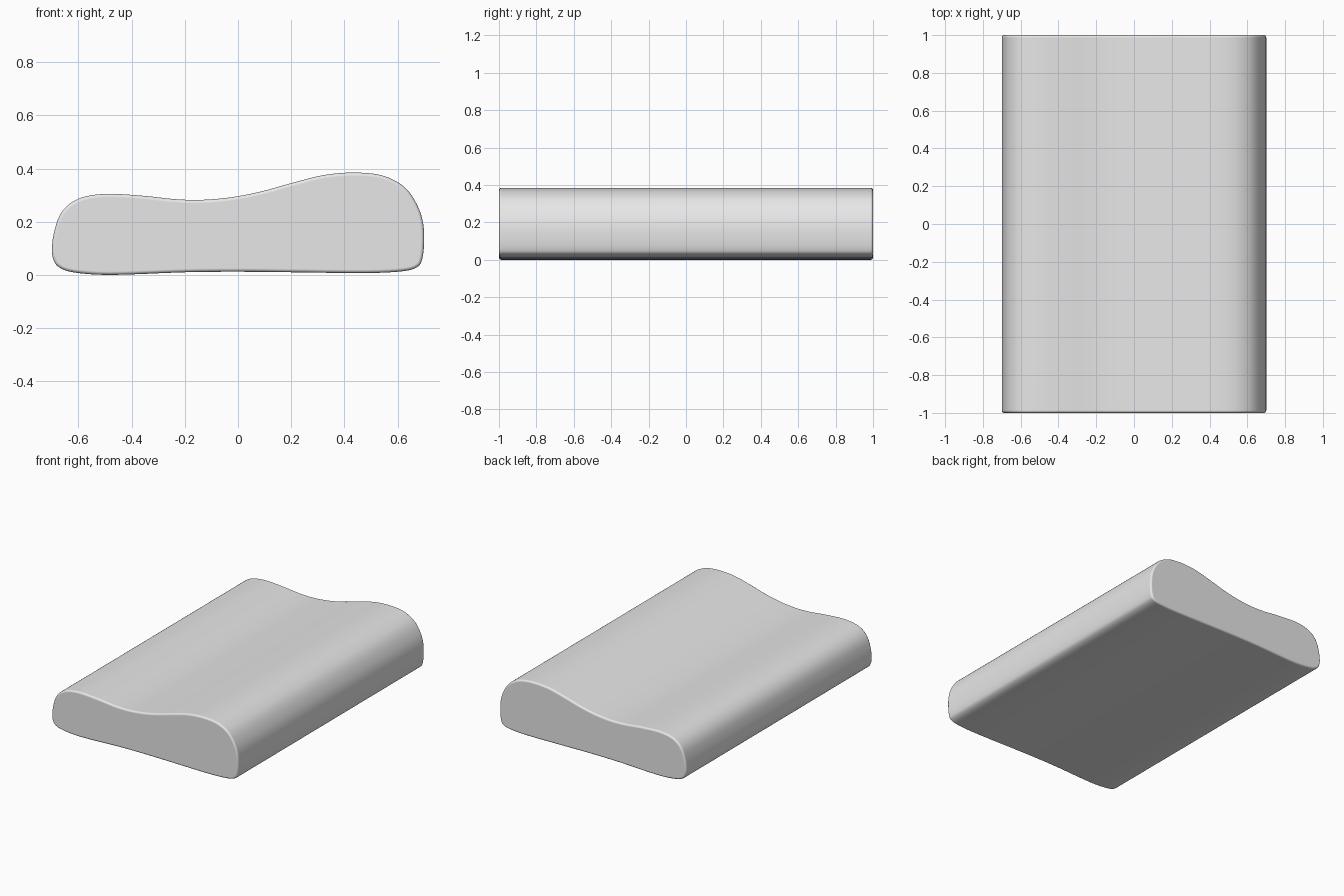
import bpy
import bmesh
from mathutils import Vector

default_cube = bpy.data.objects.get("Cube")
if default_cube:
    bpy.data.objects.remove(default_cube, do_unlink=True)

HALF_LENGTH = 1.0
EDGE_RADIUS = 0.013
STEPS = 4

# Contoured cross-section (x, z): base, high lobe, dip, low lobe
PROFILE = [
    (-.48, 0), (-.2, .01), (0, .012), (.2, .01), (.48, .007),
    (.62, .014), (.675, .03), (.693, .06), (.7, .12), (.697, .19),
    (.68, .25), (.645, .31), (.6, .349), (.53, .377), (.43, .385),
    (.32, .375), (.2, .345), (.1, .317), (0, .296), (-.09, .285),
    (-.17, .282), (-.25, .286), (-.35, .297), (-.48, .305),
    (-.57, .296), (-.63, .27), (-.67, .225), (-.692, .16),
    (-.7, .1), (-.695, .06), (-.675, .03), (-.62, .01),
]


def smooth_loop(points, steps):
    """Closed Catmull-Rom curve through the points."""
    pts = [Vector(p) for p in points]
    count = len(pts)
    result = []
    for i in range(count):
        a, b, c, d = (pts[(i + k) % count] for k in (-1, 0, 1, 2))
        for s in range(steps):
            t = s / steps
            result.append(b + (c - a) * t / 2
                          + (a - b * 2.5 + c * 2 - d / 2) * t ** 2
                          + ((b - c) * 3 + d - a) * t ** 3 / 2)
    return result


def make_material(name, colour):
    material = bpy.data.materials.new(name)
    material.use_nodes = True
    material.diffuse_color = colour
    shader = next(n for n in material.node_tree.nodes if n.type == "BSDF_PRINCIPLED")
    shader.inputs["Base Color"].default_value = colour
    return material


# Cushion body: cross-section extruded from front to back
bm = bmesh.new()
front_verts = [bm.verts.new((p.x, -HALF_LENGTH, p.y))
               for p in smooth_loop(PROFILE, STEPS)]
front_cap = bm.faces.new(front_verts)
extruded = bmesh.ops.extrude_face_region(bm, geom=[front_cap], use_keep_orig=True)
back_verts = [g for g in extruded["geom"] if isinstance(g, bmesh.types.BMVert)]
bmesh.ops.translate(bm, verts=back_verts, vec=(0, 2 * HALF_LENGTH, 0))
bmesh.ops.recalc_face_normals(bm, faces=bm.faces[:])

# Rounded seams around both end caps
rims = [e for e in bm.edges if abs(e.verts[0].co.y - e.verts[1].co.y) < EDGE_RADIUS]
bmesh.ops.bevel(bm, geom=rims, offset=EDGE_RADIUS, offset_type="OFFSET",
                segments=4, profile=0.5, affect="EDGES", clamp_overlap=True)

mesh = bpy.data.meshes.new("contour_pillow")
bm.to_mesh(mesh)
bm.free()
pillow = bpy.data.objects.new("contour_pillow", mesh)
bpy.context.collection.objects.link(pillow)
mesh.materials.append(make_material("light_grey_foam", (0.8, 0.8, 0.8, 1)))

# Smooth shading with flat end caps
bpy.ops.object.select_all(action="DESELECT")
pillow.select_set(True)
bpy.context.view_layer.objects.active = pillow
bpy.ops.object.shade_smooth_by_angle()
weighted = pillow.modifiers.new("even_shading", "WEIGHTED_NORMAL")
weighted.keep_sharp = True
